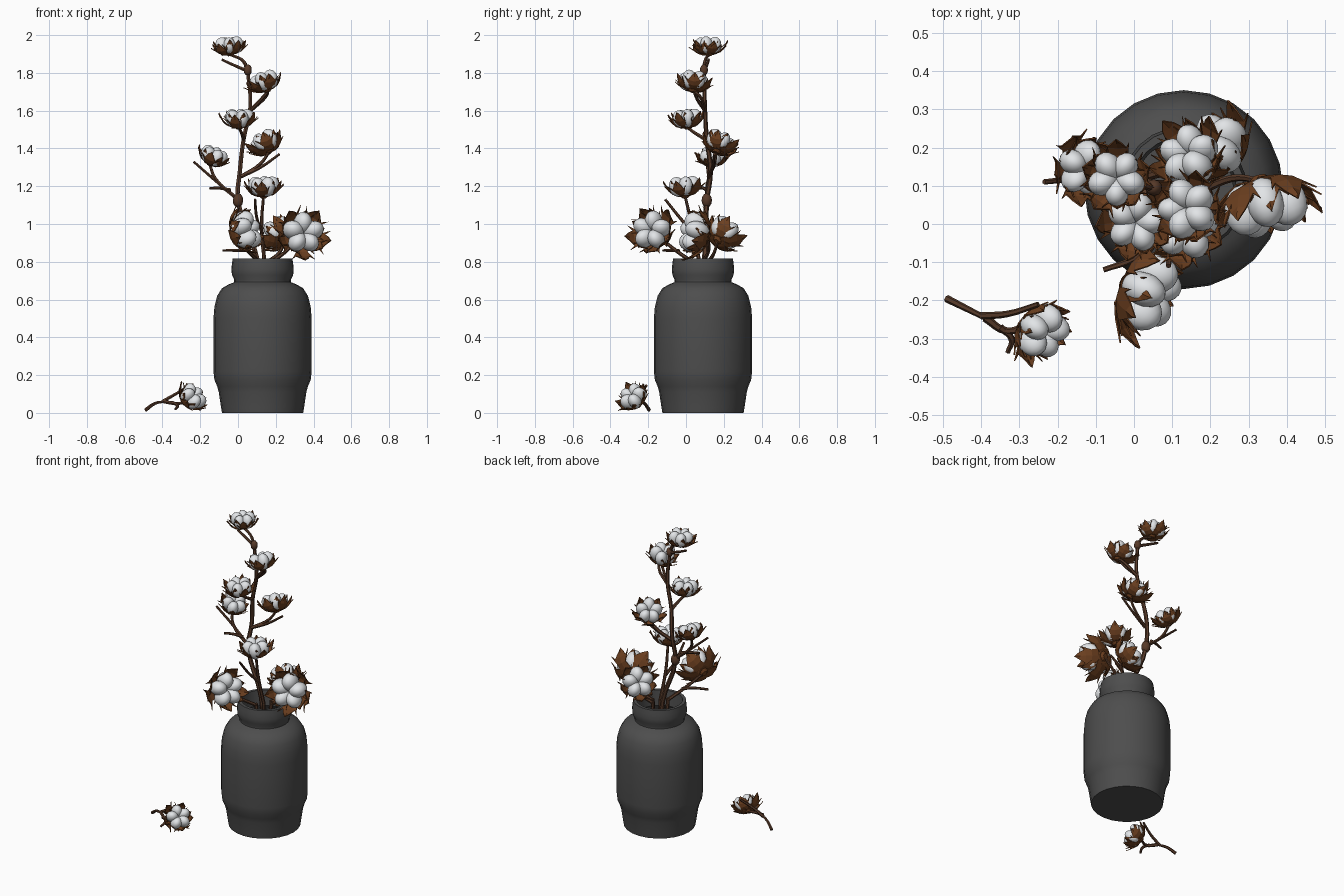
import bpy, bmesh, math, random
from mathutils import Vector, Matrix

random.seed(4)
if "Cube" in bpy.data.objects:
    bpy.data.objects.remove(bpy.data.objects["Cube"])


def material(name, rgb):
    m = bpy.data.materials.new(name)
    m.use_nodes = True
    m.diffuse_color = (*rgb, 1)
    bsdf = m.node_tree.nodes["Principled BSDF"]
    bsdf.inputs["Base Color"].default_value = (*rgb, 1)
    bsdf.inputs["Roughness"].default_value = 0.8
    return m


CHARCOAL = material("charcoal ceramic", (0.075, 0.075, 0.075))
WHITE = material("cotton white", (0.78, 0.8, 0.82))
BARK = material("bark brown", (0.095, 0.042, 0.022))
HUSK = material("husk brown", (0.15, 0.05, 0.014))


def finish(bm, name, mat, angle=None):
    bmesh.ops.recalc_face_normals(bm, faces=bm.faces)
    mesh = bpy.data.meshes.new(name)
    bm.to_mesh(mesh)
    bm.free()
    ob = bpy.data.objects.new(name, mesh)
    bpy.context.collection.objects.link(ob)
    mesh.materials.append(mat)
    if angle:
        select(ob)
        bpy.ops.object.shade_smooth_by_angle(angle=math.radians(angle))
    return ob


def select(ob):
    bpy.ops.object.select_all(action='DESELECT')
    ob.select_set(True)
    bpy.context.view_layer.objects.active = ob


# Vase: outer wall, rim, then inner wall, spun around its axis
def build_vase(centre, sides=24):
    profile = [(0, 0), (.215, 0), (.22, .03), (.232, .11), (.24, .14), (.255, .175), (.26, .22),
               (.26, .5), (.255, .56), (.24, .62), (.215, .66), (.18, .68), (.15, .692),
               (.15, .705), (.162, .73), (.165, .76), (.162, .79), (.158, .818), (.138, .818),
               (.13, .72), (.19, .64), (.225, .55), (.225, .2), (.19, .08), (0, .07)]
    bm = bmesh.new()
    verts = [bm.verts.new((r, 0, z)) for r, z in profile]
    edges = [bm.edges.new(pair) for pair in zip(verts, verts[1:])]
    bmesh.ops.spin(bm, geom=verts + edges, cent=(0, 0, 0), axis=(0, 0, 1),
                   angle=math.tau, steps=sides, use_merge=True)
    bmesh.ops.remove_doubles(bm, verts=bm.verts, dist=0.0005)
    bmesh.ops.translate(bm, verts=bm.verts, vec=centre)
    finish(bm, "vase", CHARCOAL, 40)


# Stem: tapered tube through the given points
def build_stem(name, points, radius=0.012, tip=0.7):
    curve = bpy.data.curves.new(name, 'CURVE')
    curve.dimensions = '3D'
    curve.bevel_depth = radius
    curve.bevel_resolution = 1
    curve.resolution_u = 4
    curve.use_fill_caps = True
    spline = curve.splines.new('BEZIER')
    spline.bezier_points.add(len(points) - 1)
    for i, (bp, co) in enumerate(zip(spline.bezier_points, points)):
        bp.co = co
        bp.handle_left_type = bp.handle_right_type = 'AUTO'
        bp.radius = 1 + (tip - 1) * i / (len(points) - 1)
    ob = bpy.data.objects.new(name, curve)
    bpy.context.collection.objects.link(ob)
    curve.materials.append(BARK)
    select(ob)
    bpy.ops.object.convert(target='MESH')
    bpy.ops.object.shade_smooth_by_angle(angle=math.radians(50))


# Bud: small lump where stems fork
def build_bud(name, centre, size):
    bm = bmesh.new()
    bmesh.ops.create_icosphere(bm, subdivisions=2, radius=size)
    bmesh.ops.scale(bm, vec=(1, 1, 1.4), verts=bm.verts)
    bmesh.ops.translate(bm, vec=centre, verts=bm.verts)
    finish(bm, name, BARK, 60)


# Jagged pointed bract, added to bm in unit boll space
def add_bract(bm, angle, reach, width):
    path = [(.05, -.62), (.4, -.62), (.72, -.5), (.95, -.28), (1.08, -.02), (1.2, .2)]
    widths = [.14, .36, .3, .36, .2, 0]
    turn = Matrix.Rotation(angle, 3, 'Z')
    lift = random.uniform(-.12, .15)
    rows = []
    for i, ((r, z), w) in enumerate(zip(path, widths)):
        t = i / (len(path) - 1)
        row = []
        for side in (-1, 0, 1):
            jag = random.uniform(.85, 1.2)
            p = Vector((r * reach, side * w * width * jag, z + lift * t + .12 * abs(side) * t))
            row.append(bm.verts.new(turn @ p))
        rows.append(row)
    for a, b in zip(rows, rows[1:]):
        for k in range(2):
            bm.faces.new((a[k], a[k + 1], b[k + 1], b[k]))
    # side tooth on each edge
    for k in (0, 2):
        a, b = rows[2][k], rows[3][k]
        out = (b.co - rows[3][1].co) * .5 + (b.co - a.co) * .7
        bm.faces.new((a, bm.verts.new(b.co + out), b))


# Cotton boll: five plump lobes sitting in a ragged husk
def build_boll(name, centre, axis, radius, spin=0.0):
    place = (Matrix.Translation(centre) @ Vector(axis).to_track_quat('Z', 'Y').to_matrix().to_4x4()
             @ Matrix.Rotation(spin, 4, 'Z') @ Matrix.Scale(radius, 4))
    lobes, husk = bmesh.new(), bmesh.new()
    for i in range(5):
        angle = i * math.tau / 5
        size = random.uniform(.94, 1.06)
        lobe = (Matrix.Rotation(angle, 4, 'Z') @ Matrix.Translation((.5, 0, 0))
                @ Matrix.Rotation(.25, 4, 'Y')
                @ Matrix.Diagonal((.5 * size, .43 * size, .6 * size, 1)))
        bmesh.ops.create_uvsphere(lobes, u_segments=16, v_segments=10, radius=1, matrix=lobe)
        add_bract(husk, angle + math.pi / 5, random.uniform(.95, 1.15), 1)
        add_bract(husk, angle + random.uniform(-.2, .2), random.uniform(.8, .95), .8)
    bmesh.ops.create_cone(husk, cap_ends=True, segments=10, radius1=.16, radius2=.5, depth=.3,
                          matrix=Matrix.Translation((0, 0, -.6)))
    for bm in (lobes, husk):
        bmesh.ops.transform(bm, matrix=place, verts=bm.verts)
        for v in bm.verts:
            v.co.z = max(v.co.z, .004)
    finish(lobes, name + "_cotton", WHITE, 60)
    shell = finish(husk, name + "_husk", HUSK)
    thick = shell.modifiers.new("thickness", 'SOLIDIFY')
    thick.thickness = 0.004
    return place @ Vector((0, 0, -.65))


build_vase((.13, .09, 0))

# Bolls: centre, facing axis, radius, and stem points leading to the base
BOLLS = {
    "top_boll": ((-.045, .12, 1.945), (-.1, 0, 1), .075, [(.05, .095, 1.8), (.03, .1, 1.86)]),
    "upper_right_boll": ((.14, .04, 1.755), (-.3, .1, .9), .08, [(.065, .1, 1.6), (.15, .07, 1.68)]),
    "upper_front_boll": ((.005, .005, 1.56), (0, -.1, 1), .08, [(.03, .1, 1.45), (.02, .05, 1.48)]),
    "middle_back_boll": ((.145, .18, 1.43), (-.4, .35, .8), .083, [(.015, .12, 1.25), (.12, .15, 1.32)]),
    "middle_left_boll": ((-.13, .145, 1.36), (.4, -.15, .9), .075, [(0, .11, 1.13), (-.12, .12, 1.24)]),
    "middle_front_boll": ((.135, -.01, 1.2), (0, -.1, 1), .085, [(.14, .07, .8), (.125, .03, 1.0)]),
    "low_front_boll": ((.04, -.18, .965), (.85, -.35, .3), .108, [(.11, .03, .8), (.03, -.08, .88)]),
    "low_right_boll": ((.345, .045, .95), (.2, -.9, .2), .112, [(.18, .09, .8), (.26, .12, .86)]),
    "low_back_boll": ((.21, .2, .95), (-.5, .45, .5), .095, [(.16, .12, .8), (.22, .15, .85)]),
    "fallen_boll": ((-.24, -.28, .085), (.55, -.4, .5), .076, [(-.39, -.245, .06), (-.33, -.28, .05)]),
}
for n, (name, (centre, axis, radius, lead)) in enumerate(BOLLS.items()):
    base = build_boll(name, centre, axis, radius, n * 1.3)
    build_stem(name + "_stem", lead + [base], .011)

# Main stem and its lower continuation into the vase
build_stem("main_stem", [(.13, .1, .1), (.1, .1, .82), (.0, .11, 1.12), (.01, .13, 1.28),
                         (.03, .11, 1.45), (.065, .1, 1.62), (.05, .095, 1.82)], .015)
for n, (x, y) in enumerate([(.14, .07), (.11, .03), (.18, .09), (.16, .12)]):
    build_stem(f"vase_stem_{n + 1}", [(.13, .09, .12), (x, y, .81)], .011, 1)

# Bare side twigs
TWIGS = [
    [(.0, .11, 1.13), (-.12, .12, 1.23), (-.235, .11, 1.33)],
    [(-.04, .11, 1.18), (-.1, .09, 1.19), (-.15, .07, 1.19)],
    [(.015, .12, 1.25), (.12, .14, 1.3), (.22, .15, 1.37)],
    [(.065, .1, 1.6), (.14, .05, 1.68), (.21, .03, 1.77)],
    [(.05, .095, 1.81), (-.02, .11, 1.84), (-.085, .12, 1.87)],
    [(.13, .04, .95), (.1, -.03, 1.03), (.09, -.11, 1.13)],
    [(.06, -.04, .86), (0, -.09, .86), (-.08, -.12, .86)],
    [(-.49, -.195, .015), (-.44, -.22, .05), (-.39, -.245, .06)],
    [(-.4, -.24, .06), (-.33, -.235, .1), (-.25, -.21, .145)],
    [(-.35, -.27, .055), (-.32, -.3, .04), (-.33, -.335, .02)],
]
for n, points in enumerate(TWIGS):
    build_stem(f"twig_{n + 1}", points, .01)

build_bud("lower_bud", (.0, .11, 1.125), .028)
build_bud("upper_bud", (.052, .095, 1.815), .022)
